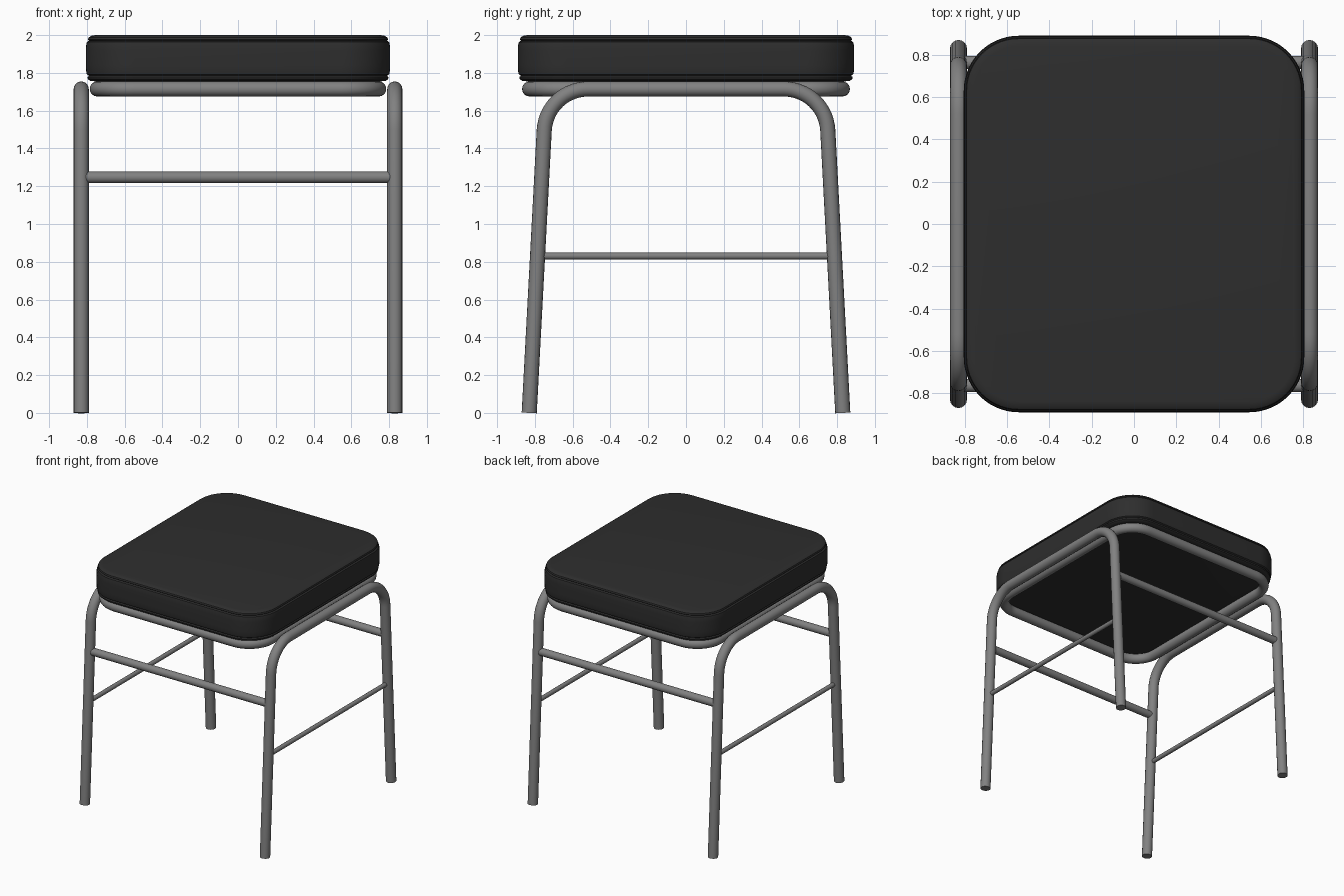
import bpy, bmesh, math
from mathutils import Vector

if "Cube" in bpy.data.objects:
    bpy.data.objects.remove(bpy.data.objects["Cube"])


def material(name, value):
    m = bpy.data.materials.new(name)
    m.diffuse_color = (value, value, value, 1)
    m.use_nodes = True
    m.node_tree.nodes["Principled BSDF"].inputs["Base Color"].default_value = m.diffuse_color
    return m


BLACK = material("black_vinyl", 0.027)
STEEL = material("grey_steel", 0.22)


def finish(ob, mat, angle):
    ob.data.materials.clear()
    ob.data.materials.append(mat)
    bpy.ops.object.select_all(action='DESELECT')
    ob.select_set(True)
    bpy.context.view_layer.objects.active = ob
    bpy.ops.object.shade_smooth_by_angle(angle=math.radians(angle))


def fillet(a, p, b, d, n=14):
    """Arc rounding corner p between a and b, with tangent length d."""
    a, p, b = Vector(a), Vector(p), Vector(b)
    u, v = (a - p).normalized(), (b - p).normalized()
    c = p + (u + v).normalized() * d / math.cos(u.angle(v) / 2)
    r0, r1 = p + u * d - c, p + v * d - c
    w = r0.angle(r1)
    return [c + (r0 * math.sin((1 - i / n) * w) + r1 * math.sin(i / n * w)) / math.sin(w)
            for i in range(n + 1)]


def rounded_rect(hx, hy, z, r):
    k = [(hx, -hy, z), (hx, hy, z), (-hx, hy, z), (-hx, -hy, z)]
    return [q for i in range(4) for q in fillet(k[i - 1], k[i], k[(i + 1) % 4], r)]


def tube(name, pts, radius, closed=False):
    cu = bpy.data.curves.new(name, 'CURVE')
    cu.dimensions = '3D'
    cu.bevel_depth = radius
    cu.bevel_resolution = 6
    cu.use_fill_caps = True
    s = cu.splines.new('POLY')
    s.points.add(len(pts) - 1)
    for sp, q in zip(s.points, pts):
        sp.co = (*q, 1)
    s.use_cyclic_u = closed
    ob = bpy.data.objects.new(name, cu)
    bpy.context.collection.objects.link(ob)
    bpy.ops.object.select_all(action='DESELECT')
    ob.select_set(True)
    bpy.context.view_layer.objects.active = ob
    bpy.ops.object.convert(target='MESH')
    finish(bpy.context.view_layer.objects.active, STEEL, 40)


# Seat cushion: stacked rounded outlines with piping seams (inset, height)
profile = [(0.05, 1.755), (0.022, 1.758), (0.01, 1.767), (0.008, 1.778),
           (0.016, 1.785), (0.005, 1.792), (0.001, 1.81), (0, 1.84),
           (0, 1.92), (0.001, 1.945), (0.005, 1.963), (0.016, 1.970),
           (0.010, 1.976), (0.014, 1.987), (0.027, 1.996), (0.05, 2.0)]
bm = bmesh.new()
rings = [[bm.verts.new(q) for q in rounded_rect(0.805 - i, 0.89 - i, z, 0.26 - i)]
         for i, z in profile]
n = len(rings[0])
for lo, hi in zip(rings, rings[1:]):
    for j in range(n):
        k = (j + 1) % n
        bm.faces.new((lo[j], lo[k], hi[k], hi[j]))
bm.faces.new(rings[0][::-1])
bm.faces.new(rings[-1])
me = bpy.data.meshes.new("seat_cushion")
bm.to_mesh(me)
bm.free()
seat = bpy.data.objects.new("seat_cushion", me)
bpy.context.collection.objects.link(seat)
finish(seat, BLACK, 35)

# Ring tube under the cushion
tube("seat_ring", rounded_rect(0.745, 0.828, 1.715, 0.2), 0.04, True)

# Bent side frames and thin side rods
for side, x in (("left", -0.83), ("right", 0.83)):
    k = [(x, -0.83, 0.0), (x, -0.739, 1.715), (x, 0.739, 1.715), (x, 0.83, 0.0)]
    path = ([Vector(k[0])] + fillet(k[0], k[1], k[2], 0.22)
            + fillet(k[1], k[2], k[3], 0.22) + [Vector(k[3])])
    tube(side + "_leg_frame", path, 0.04)
    tube(side + "_side_rod", [(x, -0.77, 0.83), (x, 0.77, 0.83)], 0.018)

# Front and back crossbars
for end, y in (("front", -0.764), ("back", 0.764)):
    tube(end + "_crossbar", [(-0.815, y, 1.247), (0.815, y, 1.247)], 0.031)
